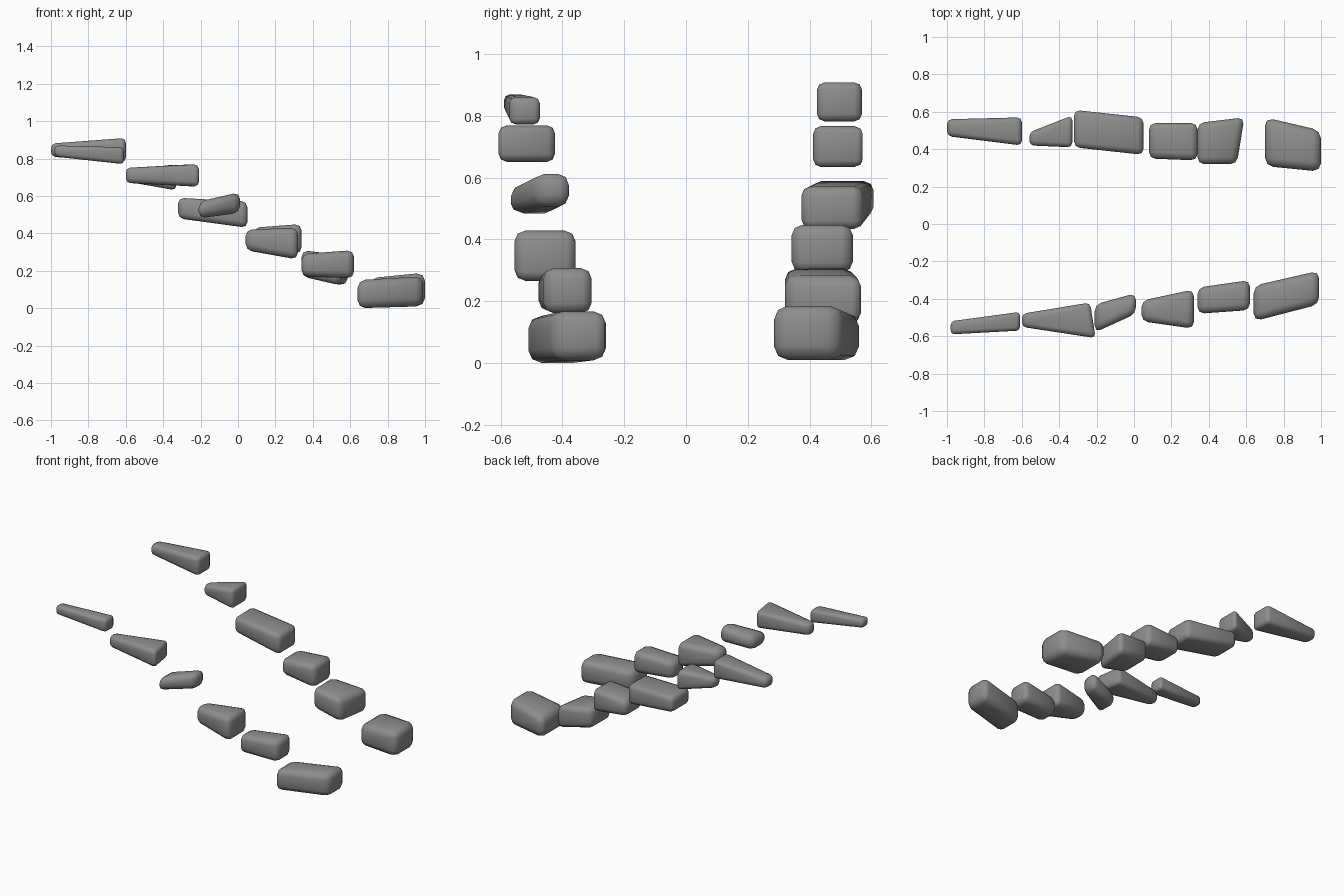
import bpy
import bmesh

# Remove the default cube
default = bpy.data.objects.get("Cube")
if default:
    bpy.data.objects.remove(default, do_unlink=True)

# Single stone material
stone = bpy.data.materials.new("stone grey")
stone.use_nodes = True
grey = (0.27, 0.27, 0.27, 1.0)
stone.diffuse_color = grey
stone.node_tree.nodes["Principled BSDF"].inputs["Base Color"].default_value = grey


def make_stone(name, span, near_end, far_end, skew=0.0, bevel=0.035):
    """Tapered block between two end sections (y min, y max, z min, z max)."""
    bm = bmesh.new()
    rings = []
    for x, (y0, y1, z0, z1), side in zip(span, (near_end, far_end), (0, 1)):
        lean = skew * side
        corners = ((x - lean, y0, z0), (x + lean, y1, z0),
                   (x + lean, y1, z1), (x - lean, y0, z1))
        rings.append([bm.verts.new(c) for c in corners])
    first, last = rings
    bm.faces.new(first)
    bm.faces.new(list(reversed(last)))
    for i in range(len(first)):
        j = (i + 1) % len(first)
        bm.faces.new((first[j], first[i], last[i], last[j]))
    bmesh.ops.recalc_face_normals(bm, faces=bm.faces[:])

    # Worn, rounded edges
    bmesh.ops.bevel(bm, geom=bm.edges[:], offset=bevel, offset_type='OFFSET',
                    segments=2, profile=0.5, affect='EDGES', clamp_overlap=True)
    for face in bm.faces:
        face.smooth = True
    mesh = bpy.data.meshes.new(name)
    bm.to_mesh(mesh)
    bm.free()
    mesh.materials.append(stone)
    obj = bpy.data.objects.new(name, mesh)
    bpy.context.scene.collection.objects.link(obj)
    return obj


# Front row of stones, from the high end down to the low end
make_stone("front_stone_top", (-.98, -.61),
           (-.59, -.52, .81, .87), (-.57, -.47, .77, .86), bevel=.02)
make_stone("front_stone_upper", (-.60, -.22),
           (-.55, -.48, .67, .75), (-.61, -.42, .65, .77), skew=-.015, bevel=.025)
make_stone("front_stone_upper_middle", (-.21, .01),
           (-.58, -.43, .48, .57), (-.48, -.37, .51, .62))
make_stone("front_stone_lower_middle", (.04, .32),
           (-.52, -.41, .31, .42), (-.56, -.35, .26, .43))
make_stone("front_stone_lower", (.34, .62),
           (-.48, -.34, .17, .29), (-.46, -.30, .16, .31))
make_stone("front_stone_base", (.64, .99),
           (-.52, -.33, .00, .15), (-.43, -.25, .01, .17), bevel=.04)

# Back row of stones, from the high end down to the low end
make_stone("back_stone_top", (-1.0, -.60),
           (.47, .56, .81, .88), (.42, .57, .78, .91), bevel=.025)
make_stone("back_stone_upper", (-.56, -.33),
           (.42, .49, .67, .74), (.41, .58, .63, .77), bevel=.025)
make_stone("back_stone_upper_middle", (-.32, .05),
           (.41, .61, .48, .59), (.37, .57, .43, .57), bevel=.03)
make_stone("back_stone_lower_middle", (.08, .34),
           (.35, .54, .32, .43), (.34, .54, .29, .45))
make_stone("back_stone_lower", (.34, .57),
           (.32, .54, .17, .31), (.32, .57, .12, .28), skew=.02)
make_stone("back_stone_base", (.70, 1.0),
           (.31, .57, .01, .16), (.28, .50, .01, .19), bevel=.045)
